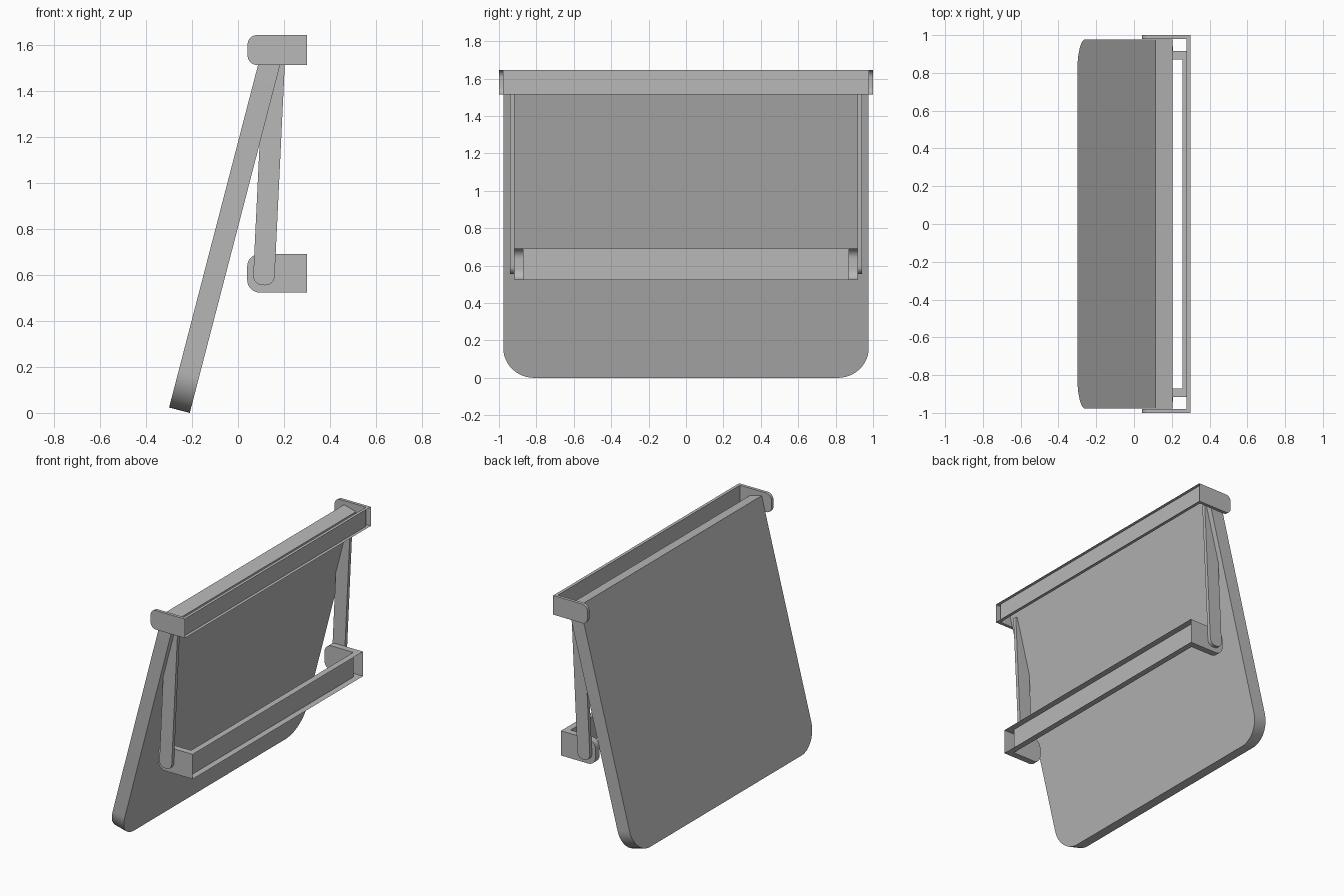
import bpy, bmesh
from math import sin, cos, pi, atan, radians
from mathutils import Matrix, Vector

cube = bpy.data.objects.get("Cube")
if cube:
    bpy.data.objects.remove(cube, do_unlink=True)

grey = bpy.data.materials.new("plain_grey")
grey.use_nodes = True
colour = (0.48, 0.48, 0.48, 1)
grey.diffuse_color = colour
grey.node_tree.nodes["Principled BSDF"].inputs["Base Color"].default_value = colour


def tongue(half, length, r, steps=8):
    """Outline (u, v) of a strip whose two corners at v = 0 are rounded."""
    arc = [pi / 2 * i / steps for i in range(steps + 1)]
    left = [(-half + r - r * cos(a), r - r * sin(a)) for a in arc]
    right = [(-u, v) for u, v in reversed(left)]
    return [(-half, length)] + left + right + [(half, length)]


def finish(name, bm):
    bmesh.ops.remove_doubles(bm, verts=bm.verts, dist=1e-5)
    bmesh.ops.recalc_face_normals(bm, faces=bm.faces)
    mesh = bpy.data.meshes.new(name)
    bm.to_mesh(mesh)
    bm.free()
    mesh.materials.append(grey)
    obj = bpy.data.objects.new(name, mesh)
    bpy.context.collection.objects.link(obj)
    bpy.ops.object.select_all(action="DESELECT")
    obj.select_set(True)
    bpy.context.view_layer.objects.active = obj
    bpy.ops.object.shade_smooth_by_angle(angle=radians(35))
    return obj


def slab(name, near, far, origin, tilt):
    """Closed plate between two matching outlines, tilted about y."""
    bm = bmesh.new()
    a = [bm.verts.new(p) for p in near]
    b = [bm.verts.new(p) for p in far]
    bm.faces.new(a)
    bm.faces.new(b)
    for i in range(len(a)):
        j = (i + 1) % len(a)
        bm.faces.new((a[i], a[j], b[j], b[i]))
    bm.transform(Matrix.Translation(origin) @ Matrix.Rotation(tilt, 4, "Y"))
    return finish(name, bm)


def rail(name, z0, z1, x0, x1, web, y_in, y_out, r):
    """Hollow U-shaped rail, open along its +x side."""
    mid, half = (z0 + z1) / 2, (z1 - z0) / 2
    inner = [(x0 + v, mid + u) for u, v in tongue(half, web - x0, r)]
    outer = [(x1, z0)] + inner + [(x1, z1)]
    bm = bmesh.new()

    def face(*points):
        bm.faces.new([bm.verts.new(p) for p in points])

    for s in (-1, 1):
        # End arm: outer wall, inner wall and the rim between them
        face(*[(x, s * y_out, z) for x, z in outer])
        face(*[(x, s * y_in, z) for x, z in inner])
        for (xa, za), (xb, zb) in zip(outer, outer[1:]):
            face((xa, s * y_out, za), (xb, s * y_out, zb),
                 (xb, s * y_in, zb), (xa, s * y_in, za))
    # Long web with its upper and lower lips
    face((web, -y_in, z0), (web, y_in, z0), (web, y_in, z1), (web, -y_in, z1))
    for z in (z0, z1):
        face((web, -y_in, z), (web, y_in, z), (x1, y_in, z), (x1, -y_in, z))
    return finish(name, bm)


# Leaning panel with rounded lower corners
outline = tongue(0.977, 1.648, 0.165, 12)
slab("leaning_panel", [(-0.093, u, v) for u, v in outline],
     [(0, u, v) for u, v in outline], Vector((-0.21, 0, 0)), atan(0.2596))

# Pair of hanging arms
outline = tongue(0.0465, 1.0, 0.04)
for side, s in (("right", -1), ("left", 1)):
    slab(side + "_arm", [(u, s * 0.916, v) for u, v in outline],
         [(u, s * 0.94, v) for u, v in outline],
         Vector((0.111, 0, 0.556)), atan(0.048))

# Upper and lower rails
rail("upper_rail", 1.515, 1.645, 0.042, 0.3, 0.279, 0.979, 1.0, 0.04)
rail("lower_rail", 0.524, 0.692, 0.04, 0.3, 0.258, 0.872, 0.916, 0.055)
